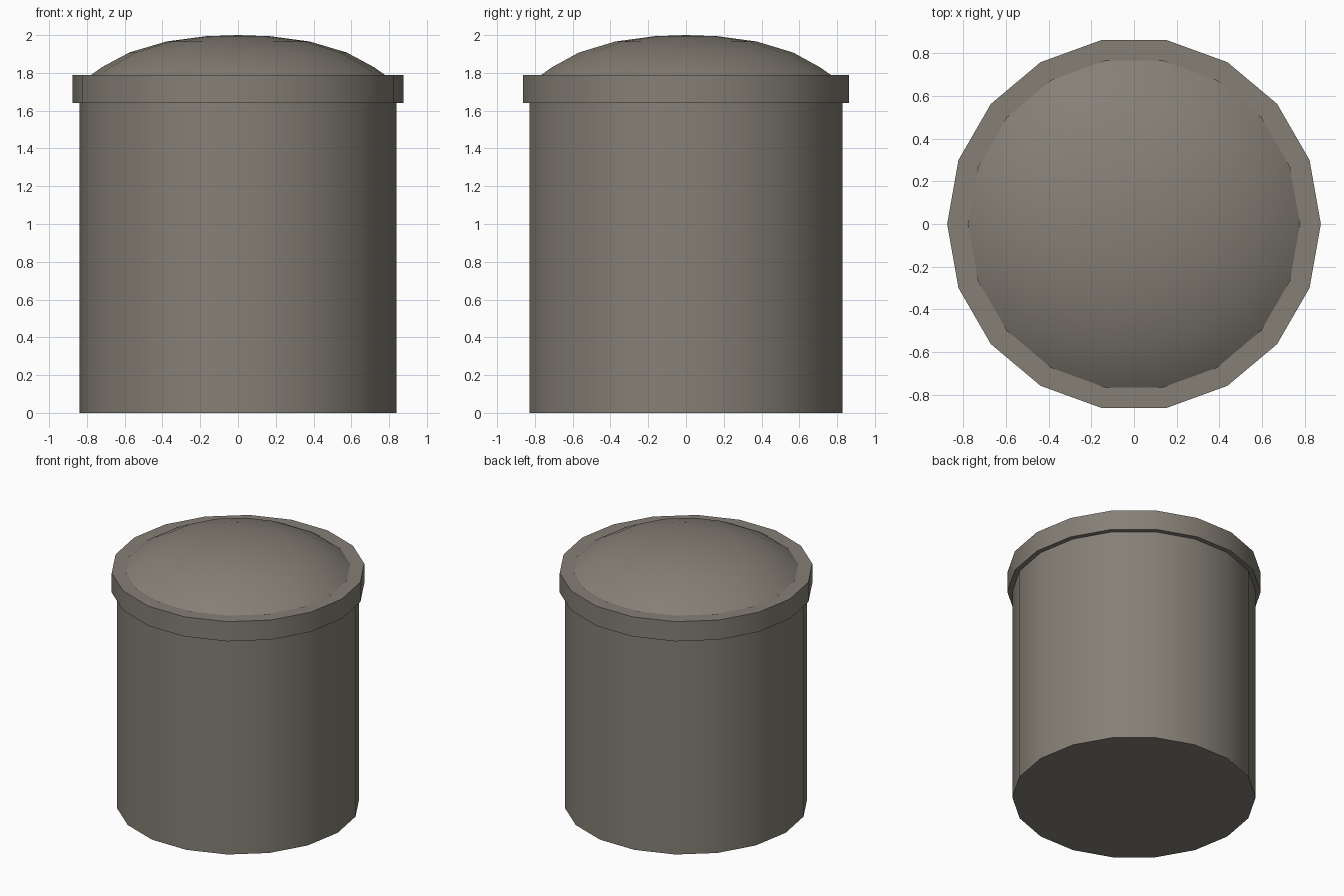
import bpy, bmesh
from math import cos, sin, pi, radians

SIDES = 18

cube = bpy.data.objects.get("Cube")
if cube:
    bpy.data.objects.remove(cube)

metal = bpy.data.materials.new("warm_grey")
colour = (0.235, 0.215, 0.18, 1)
metal.diffuse_color = colour
metal.use_nodes = True
metal.node_tree.nodes["Principled BSDF"].inputs["Base Color"].default_value = colour


def lathe(name, profile):
    """Turn a (radius, height) profile around z; zero radius makes a pole, open ends are capped."""
    bm = bmesh.new()
    rings = []
    for r, z in profile:
        count = SIDES if r else 1
        rings.append([bm.verts.new((r * cos(2 * pi * i / SIDES), r * sin(2 * pi * i / SIDES), z))
                      for i in range(count)])
    for a, b in zip(rings, rings[1:]):
        for i in range(SIDES):
            j = (i + 1) % SIDES
            bm.faces.new((a[i], a[j], b[0]) if len(b) == 1 else (a[i], a[j], b[j], b[i]))
    for ring in (rings[0], rings[-1]):
        if len(ring) > 1:
            bm.faces.new(ring)
    bmesh.ops.recalc_face_normals(bm, faces=bm.faces)
    mesh = bpy.data.meshes.new(name)
    bm.to_mesh(mesh)
    bm.free()
    mesh.materials.append(metal)
    obj = bpy.data.objects.new(name, mesh)
    bpy.context.collection.objects.link(obj)
    bpy.ops.object.select_all(action="DESELECT")
    obj.select_set(True)
    bpy.context.view_layer.objects.active = obj
    bpy.ops.object.shade_smooth_by_angle(angle=radians(35))
    return obj


# Drum body, overhanging rim and shallow domed lid
lathe("body", [(0.84, 0), (0.84, 1.64)])
lathe("rim", [(0.875, 1.64), (0.875, 1.79)])
lathe("domed_lid", [(0.777, 1.79), (0.72, 1.83), (0.575, 1.908),
                    (0.38, 1.966), (0.17, 1.994), (0, 2)])
